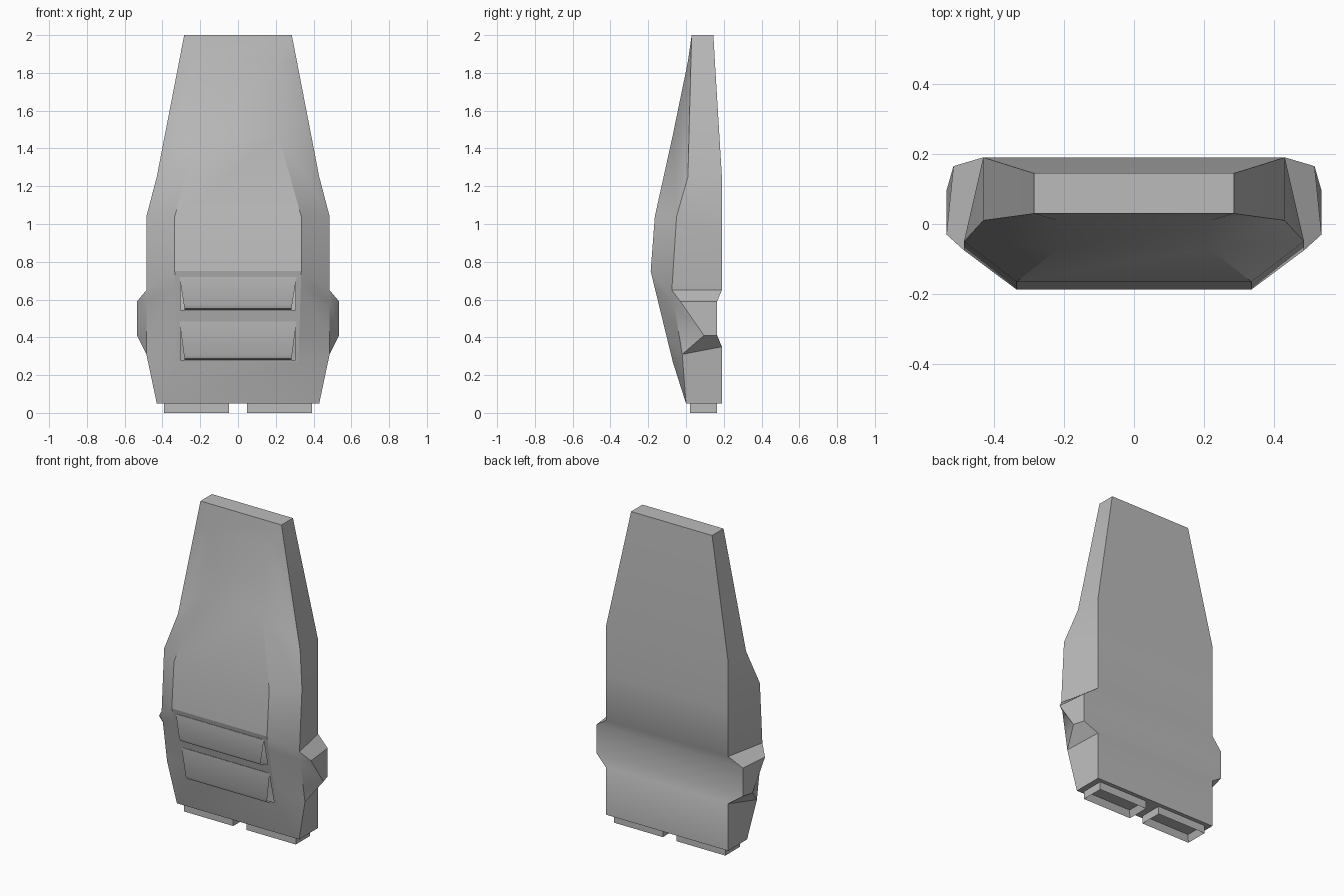
import bpy, bmesh
from mathutils import Vector

cube = bpy.data.objects.get("Cube")
if cube:
    bpy.data.objects.remove(cube, do_unlink=True)

grey = bpy.data.materials.new("plain grey")
grey.use_nodes = True
colour = (0.5, 0.5, 0.5, 1)
grey.diffuse_color = colour
grey.node_tree.nodes["Principled BSDF"].inputs["Base Color"].default_value = colour


def finish(name, bm, recalc=True):
    bmesh.ops.remove_doubles(bm, verts=bm.verts, dist=0.0005)
    if recalc:
        bmesh.ops.recalc_face_normals(bm, faces=bm.faces)
    mesh = bpy.data.meshes.new(name)
    bm.to_mesh(mesh)
    bm.free()
    mesh.materials.append(grey)
    obj = bpy.data.objects.new(name, mesh)
    bpy.context.collection.objects.link(obj)
    bpy.ops.object.select_all(action='DESELECT')
    obj.select_set(True)
    bpy.context.view_layer.objects.active = obj
    bpy.ops.object.shade_smooth_by_angle(angle=0.5)
    return obj


def face(bm, points):
    """Add a polygon, dropping repeated corners."""
    pts = []
    for p in points:
        if all((Vector(p) - q).length > 0.0005 for q in pts):
            pts.append(Vector(p))
    if len(pts) > 2:
        bm.faces.new([bm.verts.new(p) for p in pts])


def flip(p):
    return Vector((-p[0], p[1], p[2]))


def mix(a, b, t):
    return Vector(a).lerp(Vector(b), t)


# Guide lines down the left half: front edge, shoulder, side ridge, back edge
bottom = (.43, .0, .05)
front = [(.285, .03, 2), (.22, .01, 1.86), (.215, -.07, 1.47), (.335, -.165, 1.04),
         (.335, -.187, .75), 0, 0, (.32, -.07, .27), bottom]
side = [(.285, .03, 2), (.312, .026, 1.86), (.43, .01, 1.25), (.485, -.05, 1.04),
        (.485, -.075, .65), (.535, -.03, .59), (.535, .095, .41), (.485, -.02, .31), bottom]
back = [(.285, .145, 2), (.312, .153, 1.86), (.43, .19, 1.25), (.43, .19, .95),
        (.43, .19, .65), (.515, .165, .59), (.515, .165, .41), (.43, .19, .35), (.43, .19, .05)]
shoulder = list(side)
for i, t in ((5, .18), (6, .7)):
    front[i] = mix(front[4], front[7], t)
    shoulder[i] = mix(side[4], side[7], t)

# Body shell: side strips on both halves, then front and back panels
bm = bmesh.new()
for i in range(len(front) - 1):
    for a, b in ((front, shoulder), (shoulder, side), (side, back)):
        quad = (a[i], b[i], b[i + 1], a[i + 1])
        face(bm, quad)
        face(bm, [flip(p) for p in quad])
    face(bm, (back[i], flip(back[i]), flip(back[i + 1]), back[i + 1]))
    if not 4 <= i <= 6:
        face(bm, (front[i], flip(front[i]), flip(front[i + 1]), front[i + 1]))
face(bm, (front[0], back[0], flip(back[0]), flip(front[0])))
face(bm, (bottom, back[-1], flip(back[-1]), flip(bottom)))

# Lower front panel with two open vent slots
slot_x = .305
slots = ((.72, .545), (.485, .28))


def panel(z):
    return mix(front[4], front[7], (front[4][2] - z) / (front[4][2] - front[7][2]))


levels = [front[4][2], *slots[0], *slots[1], front[7][2]]
for i, (top, low) in enumerate(zip(levels, levels[1:])):
    a, b = panel(top), panel(low)
    c, d = Vector((slot_x, a.y, a.z)), Vector((slot_x, b.y, b.z))
    face(bm, (a, c, d, b))
    face(bm, [flip(p) for p in (a, c, d, b)])
    if i % 2 == 0:
        face(bm, (c, flip(c), flip(d), d))
finish("body", bm)

# Vent slats: tapered sheets hinged at the top, with a folded lower lip
for name, (top, low), out in (("upper_vent_slat", slots[0], -.182),
                              ("lower_vent_slat", slots[1], -.117)):
    bm = bmesh.new()
    lip = panel(low).y
    rows = [(.31, panel(top).y - .002, top), (.286, out, low + .025),
            (.283, out + .008, low + .008), (.283, out + .025, low), (.283, lip, low)]
    for a, b in zip(rows, rows[1:]):
        face(bm, (flip(a), flip(b), b, a))
    finish(name, bm, False)

# Feet: shallow boxes hollowed from below
for name, sx in (("left_foot", 1), ("right_foot", -1)):
    bm = bmesh.new()
    bmesh.ops.create_cube(bm, size=1)
    for v in bm.verts:
        v.co = (sx * .22 + v.co.x * .345, .0925 + v.co.y * .145, .0275 + v.co.z * .055)
    under = min(bm.faces, key=lambda f: f.calc_center_median().z)
    bmesh.ops.inset_region(bm, faces=[under], thickness=.025)
    bmesh.ops.translate(bm, verts=under.verts, vec=(0, 0, .04))
    finish(name, bm)
